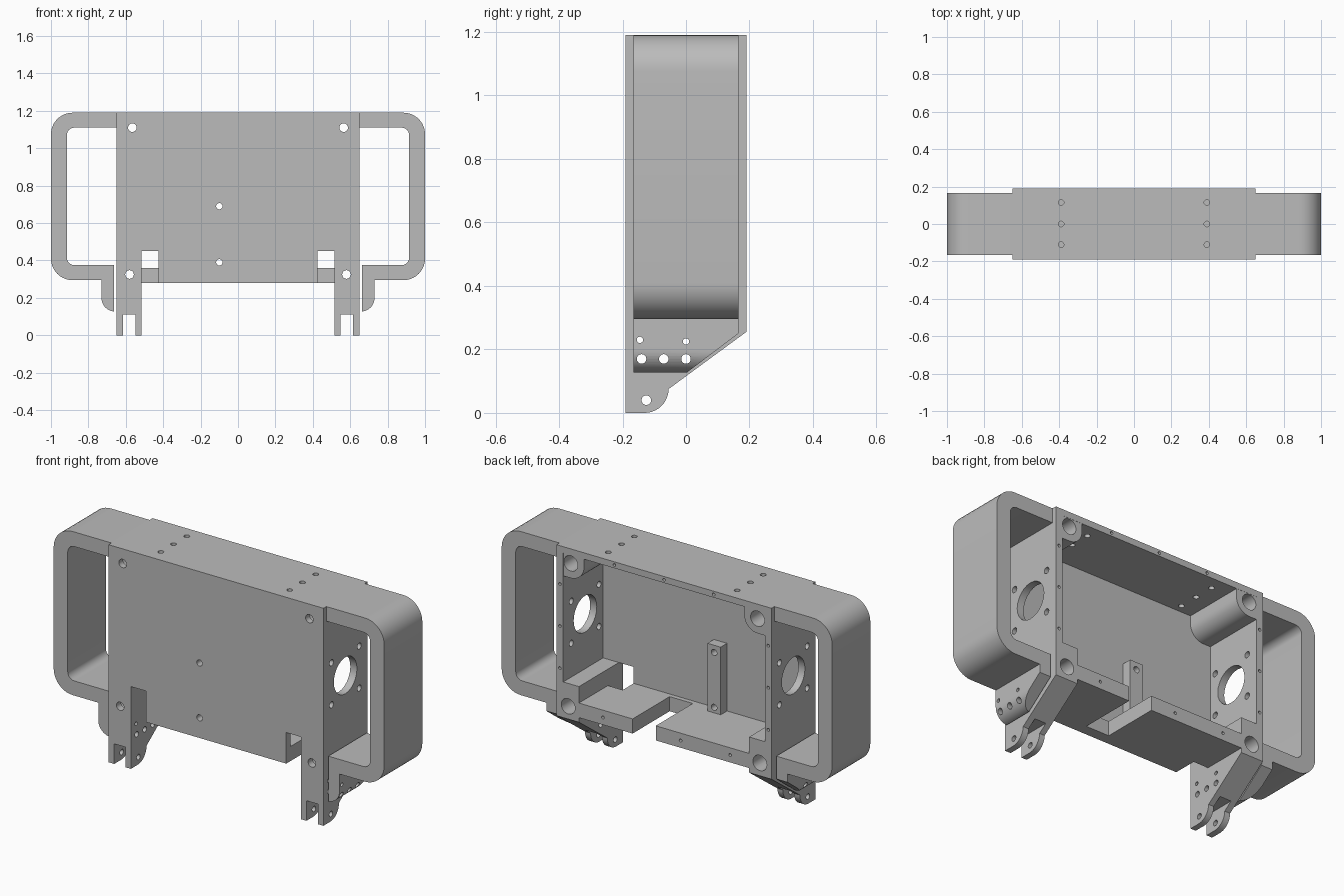
import bpy, bmesh, math
from mathutils import Vector

cube = bpy.data.objects.get("Cube")
if cube:
    bpy.data.objects.remove(cube, do_unlink=True)

grey = bpy.data.materials.new("plain grey")
grey.use_nodes = True
grey.diffuse_color = (0.5, 0.5, 0.5, 1)
grey.node_tree.nodes["Principled BSDF"].inputs["Base Color"].default_value = (0.5, 0.5, 0.5, 1)
parts = []


def prism(name, pts, axis, a, b, cutter=False):
    """Extrude a 2D profile along an axis from a to b."""
    place = {"x": lambda u, v, w: (w, u, v),
             "y": lambda u, v, w: (u, w, v),
             "z": lambda u, v, w: (u, v, w)}[axis]
    bm = bmesh.new()
    low = [bm.verts.new(place(u, v, a)) for u, v in pts]
    high = [bm.verts.new(place(u, v, b)) for u, v in pts]
    n = len(pts)
    bm.faces.new(low)
    bm.faces.new(high)
    for i in range(n):
        j = (i + 1) % n
        bm.faces.new((low[i], low[j], high[j], high[i]))
    bmesh.ops.recalc_face_normals(bm, faces=bm.faces)
    mesh = bpy.data.meshes.new(name)
    bm.to_mesh(mesh)
    bm.free()
    obj = bpy.data.objects.new(name, mesh)
    bpy.context.collection.objects.link(obj)
    if cutter:
        obj.hide_render = True
    else:
        mesh.materials.append(grey)
        parts.append(obj)
    return obj


def arc(cu, cv, r, start, end, steps=10):
    angles = [math.radians(start + (end - start) * i / steps) for i in range(steps + 1)]
    return [(cu + r * math.cos(t), cv + r * math.sin(t)) for t in angles]


def rect(u0, u1, v0, v1):
    return [(u0, v0), (u1, v0), (u1, v1), (u0, v1)]


def cut(obj, pts, axis, a, b):
    """Subtract an extruded profile from a part."""
    tool = prism("cutter", pts, axis, a, b, True)
    mod = obj.modifiers.new("cut", "BOOLEAN")
    mod.operation = "DIFFERENCE"
    mod.solver = "EXACT"
    mod.object = tool
    bpy.context.view_layer.update()
    deps = bpy.context.evaluated_depsgraph_get()
    mesh = bpy.data.meshes.new_from_object(obj.evaluated_get(deps))
    obj.modifiers.clear()
    obj.data = mesh
    bpy.data.objects.remove(tool, do_unlink=True)


def drill(obj, u, v, r, axis, a=-2, b=2):
    cut(obj, arc(u, v, r, 0, 345, 23), axis, a, b)


# Front panel, stepped around the legs and the two lower notches
right_edge = [(0.425, 0.28), (0.425, 0.45), (0.65, 0.45), (0.65, 1.19)]
panel = prism("front_panel", right_edge + [(-x, z) for x, z in reversed(right_edge)],
              "y", -0.19, -0.155)
for s in (-1, 1):
    drill(panel, s * 0.565, 1.11, 0.023, "y")

# Vertical mounting bar behind the panel
bar = prism("mounting_bar", rect(-0.14, -0.06, 0.36, 0.73), "y", -0.155, -0.1)
for z in (0.39, 0.69):
    drill(panel, -0.1, z, 0.017, "y")
    drill(bar, -0.1, z, 0.017, "y")

# Top wall with vent holes and tapped rim
top = prism("top_wall", rect(-0.61, 0.61, -0.155, 0.19), "z", 1.155, 1.19)
for x in (-0.39, 0.39):
    for y in (-0.11, 0, 0.115):
        drill(top, x, y, 0.015, "z")
for x in (-0.3, 0, 0.3):
    drill(top, x, 1.172, 0.008, "y", 0.15, 0.3)

# Floor with rear cable slot and front corner cutouts
floor = prism("floor", rect(-0.515, 0.515, -0.155, 0.19), "z", 0.28, 0.36)
cut(floor, rect(0.05, 0.19, -0.13, 0.3), "z", 0, 1)
for s in (-1, 1):
    cut(floor, rect(min(s * 0.425, s * 0.6), max(s * 0.425, s * 0.6), -0.3, -0.06), "z", 0, 1)
for x in (-0.4, -0.1, 0.37):
    drill(floor, x, 0.32, 0.008, "y", 0.15, 0.3)

leg_profile = ([(-0.19, 0)] + arc(-0.13, 0.075, 0.075, -90, 0)
               + [(0.19, 0.255), (0.19, 0.45), (-0.19, 0.45)])
handle_profile = ([(0.65, 1.19)] + arc(0.885, 1.075, 0.115, 90, 0)
                  + arc(0.885, 0.41, 0.115, 0, -90)
                  + [(0.662, 0.295), (0.662, 0.375)]
                  + arc(0.875, 0.415, 0.04, -90, 0)
                  + arc(0.875, 1.07, 0.04, 0, 90) + [(0.65, 1.11)])
boss_profile = [(0.615, 1.16), (0.485, 1.16)] + arc(0.565, 1.11, 0.08, 180, 270) + [(0.615, 1.03)]
bracket_profile = [(0.662, 0.296), (0.662, 0.127)] + arc(0.657, 0.2, 0.073, -80, 0) + [(0.73, 0.296)]
side_holes = [(-0.14, 0.17, 0.015), (-0.07, 0.17, 0.015), (0, 0.17, 0.015),
              (-0.145, 0.23, 0.01), (0, 0.225, 0.01)]

for s, side in ((1, "left"), (-1, "right")):
    def flip(pts):
        return [(s * u, v) for u, v in pts]

    # Side wall with round opening and four screw holes
    wall = prism(side + "_side_wall", rect(-0.155, 0.19, 0.45, 1.19), "x", s * 0.61, s * 0.65)
    drill(wall, 0, 0.75, 0.1, "x")
    for y in (-0.12, 0.12):
        for z in (0.635, 0.865):
            drill(wall, y, z, 0.017, "x")
    for z in (0.52, 0.75, 0.98):
        drill(wall, s * 0.63, z, 0.008, "y", 0.15, 0.3)

    # Upper corner boss
    boss = prism(side + "_corner_boss", flip(boss_profile), "y", -0.155, 0.189)
    drill(boss, s * 0.565, 1.11, 0.042, "y")

    # Forked leg with counterbored bolt hole
    leg = prism(side + "_leg", leg_profile, "x", s * 0.515, s * 0.65)
    cut(leg, flip(rect(0.547, 0.616, -0.1, 0.11)), "y", -1, 1)
    drill(leg, s * 0.58, 0.325, 0.023, "y")
    drill(leg, s * 0.58, 0.325, 0.042, "y", -0.15, 0.5)
    drill(leg, -0.125, 0.04, 0.015, "x")

    # Carrying handle and the bracket under it
    prism(side + "_handle", flip(handle_profile), "y", -0.165, 0.165)
    bracket = prism(side + "_bracket", flip(bracket_profile), "y", -0.165, 0.165)
    cut(bracket, [(0, 0.125), (0.165, 0.25), (0.3, 0.25), (0.3, 0), (0, 0)], "x", -2, 2)
    for y, z, r in side_holes:
        drill(leg, y, z, r, "x")
        drill(bracket, y, z, r, "x")

# Smooth round surfaces, keep hard edges
bpy.ops.object.select_all(action="DESELECT")
for obj in parts:
    obj.select_set(True)
bpy.context.view_layer.objects.active = parts[0]
bpy.ops.object.shade_smooth_by_angle(angle=math.radians(30))
